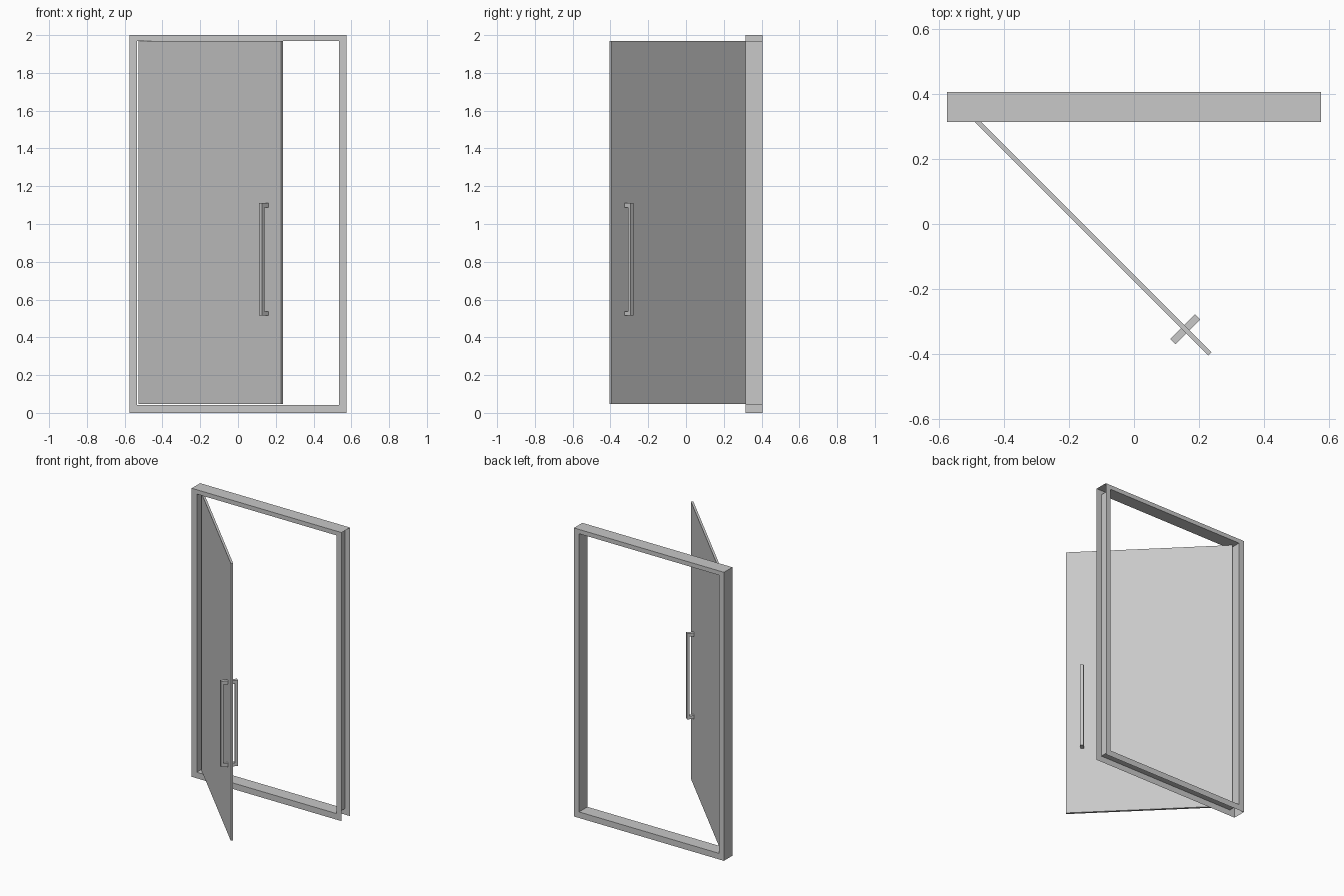
import bpy, bmesh
from math import radians
from mathutils import Matrix, Vector

cube = bpy.data.objects.get("Cube")
if cube:
    bpy.data.objects.remove(cube, do_unlink=True)

# One plain grey for everything
GREY = (0.58, 0.58, 0.58, 1.0)
grey = bpy.data.materials.new("plain_grey")
grey.use_nodes = True
grey.diffuse_color = GREY
grey.node_tree.nodes["Principled BSDF"].inputs["Base Color"].default_value = GREY


def finish(name, bm, matrix=None):
    mesh = bpy.data.meshes.new(name)
    bm.to_mesh(mesh)
    bm.free()
    mesh.materials.append(grey)
    obj = bpy.data.objects.new(name, mesh)
    bpy.context.collection.objects.link(obj)
    if matrix:
        obj.matrix_world = matrix
    return obj


def add_box(bm, low, high):
    low, high = Vector(low), Vector(high)
    size = Matrix.Diagonal((high - low).to_4d())
    size[3][3] = 1
    bmesh.ops.create_cube(bm, size=1, matrix=Matrix.Translation((low + high) / 2) @ size)


# Door frame: rectangular ring, hollow, open along its underside and left side
HALF, JAMB, SILL, HEAD, TOP = 0.575, 0.536, 0.042, 1.97, 2.0
FRONT, BACK = 0.314, 0.406
outer = [(-HALF, 0), (HALF, 0), (HALF, TOP), (-HALF, TOP)]
inner = [(-JAMB, SILL), (JAMB, SILL), (JAMB, HEAD), (-JAMB, HEAD)]
bm = bmesh.new()
of, ob, nf, nb = [[bm.verts.new((x, y, z)) for x, z in ring]
                  for ring, y in ((outer, FRONT), (outer, BACK), (inner, FRONT), (inner, BACK))]
for i in range(4):
    j = (i + 1) % 4
    bm.faces.new((of[i], of[j], nf[j], nf[i]))
    bm.faces.new((ob[j], ob[i], nb[i], nb[j]))
    bm.faces.new((nf[i], nf[j], nb[j], nb[i]))
    if i > 1:  # only the top and the right side are closed outside
        bm.faces.new((of[j], of[i], ob[i], ob[j]))
finish("door_frame", bm)

# Door leaf, swung open; local x runs from hinge to free edge
LENGTH, THICK = 1.068, 0.015
swing = Matrix.Translation((-0.522, 0.356, 0)) @ Matrix.Rotation(radians(-45), 4, "Z")
bm = bmesh.new()
add_box(bm, (0, -THICK / 2, 0.046), (LENGTH, THICK / 2, 1.968))
finish("door_leaf", bm, swing)

# Pull handles: an upright bar on two short mounts, one on each face
LOW, HIGH, REACH, WIDTH, DEPTH = 0.515, 1.11, 0.054, 0.023, 0.018
CENTRE = LENGTH - 0.107
for side, name in ((-1, "front_handle"), (1, "back_handle")):
    x0, x1 = CENTRE - WIDTH / 2, CENTRE + WIDTH / 2
    bm = bmesh.new()
    profile = [(THICK / 2, LOW), (REACH, LOW), (REACH, HIGH), (THICK / 2, HIGH),
               (THICK / 2, HIGH - WIDTH), (REACH - DEPTH, HIGH - WIDTH),
               (REACH - DEPTH, LOW + WIDTH), (THICK / 2, LOW + WIDTH)]
    face = bm.faces.new([bm.verts.new((x0, side * y, z)) for y, z in profile])
    grown = bmesh.ops.extrude_face_region(bm, geom=[face])["geom"]
    bmesh.ops.translate(bm, vec=(x1 - x0, 0, 0),
                        verts=[g for g in grown if isinstance(g, bmesh.types.BMVert)])
    bmesh.ops.recalc_face_normals(bm, faces=bm.faces)
    finish(name, bm, swing)
